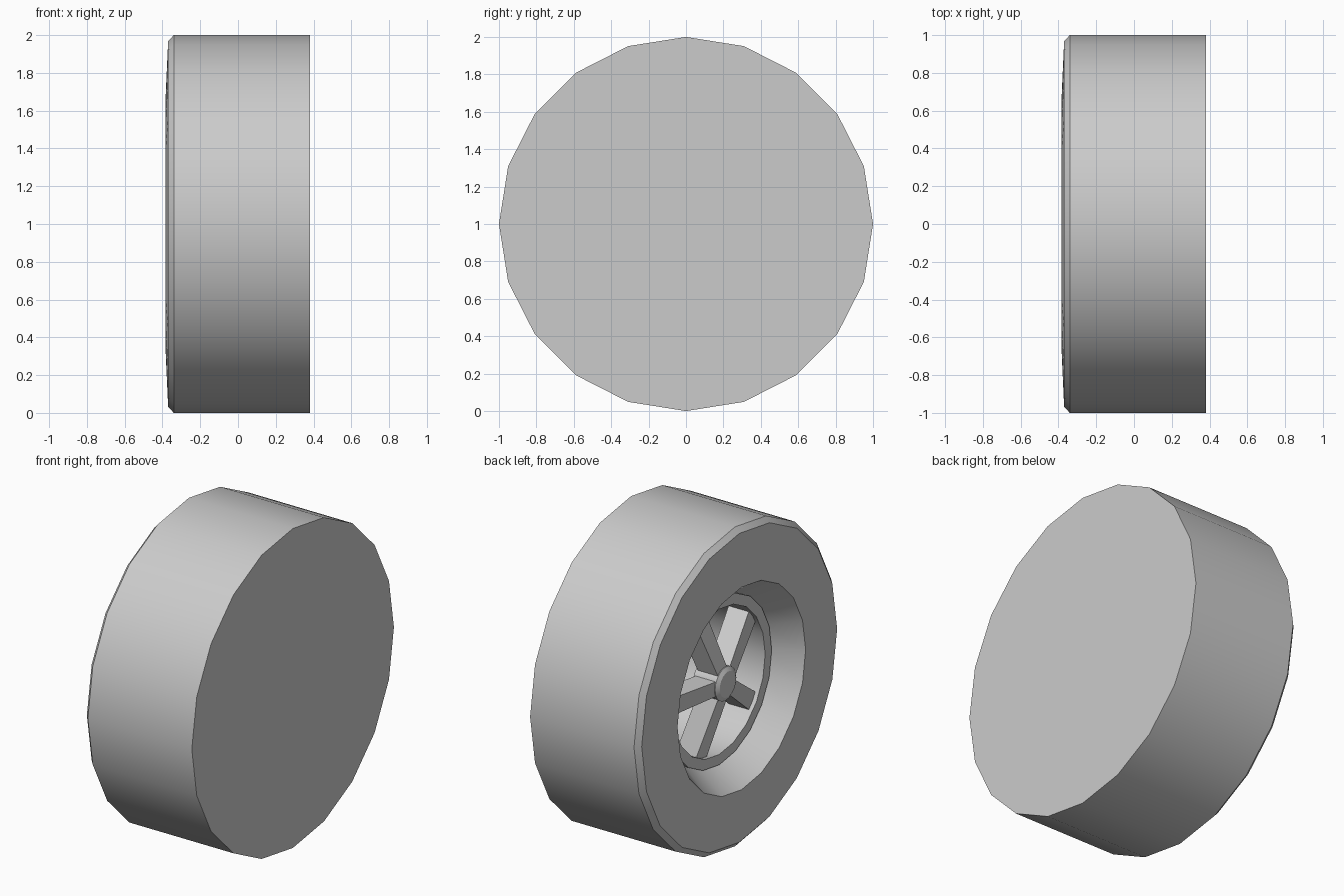
import bpy, bmesh
from math import sin, cos, pi, radians

SIDES = 20

cube = bpy.data.objects.get("Cube")
if cube:
    bpy.data.objects.remove(cube, do_unlink=True)

# One plain grey for the whole wheel
grey = bpy.data.materials.new("light_grey")
grey.use_nodes = True
grey.diffuse_color = (0.6, 0.6, 0.6, 1)
grey.node_tree.nodes["Principled BSDF"].inputs["Base Color"].default_value = (0.6, 0.6, 0.6, 1)


def finish(name, bm, smooth=True):
    bmesh.ops.recalc_face_normals(bm, faces=bm.faces)
    mesh = bpy.data.meshes.new(name)
    bm.to_mesh(mesh)
    bm.free()
    mesh.materials.append(grey)
    obj = bpy.data.objects.new(name, mesh)
    bpy.context.collection.objects.link(obj)
    obj.location.z = 1
    if smooth:
        bpy.ops.object.select_all(action='DESELECT')
        obj.select_set(True)
        bpy.context.view_layer.objects.active = obj
        bpy.ops.object.shade_smooth_by_angle(angle=radians(25))
    return obj


def lathe(name, profile, closed=False):
    """Turn a profile of (x, radius) points about the axle."""
    bm = bmesh.new()
    rings = []
    for x, r in profile:
        if r == 0:
            rings.append([bm.verts.new((x, 0, 0))] * SIDES)
        else:
            rings.append([bm.verts.new((x, r * sin(2 * pi * i / SIDES), r * cos(2 * pi * i / SIDES)))
                          for i in range(SIDES)])
    pairs = list(zip(rings, rings[1:]))
    if closed:
        pairs.append((rings[-1], rings[0]))
    for a, b in pairs:
        for i in range(SIDES):
            j = (i + 1) % SIDES
            corners = dict.fromkeys((a[i], a[j], b[j], b[i]))
            bm.faces.new(list(corners))
    return finish(name, bm)


# Tyre: flat closed inner side, chamfered outer edge, funnel into the well
lathe("tyre", [(0.38, 0), (0.38, 1), (-0.34, 1), (-0.37, 0.967), (-0.385, 0.634),
               (-0.21, 0.52), (0.36, 0.5), (0.36, 0)])

# Rim barrel lining the well
lathe("rim", [(-0.23, 0.52), (-0.23, 0.455), (0.35, 0.455), (0.35, 0.51)], closed=True)

# Hub with a softened front edge
lathe("hub", [(-0.29, 0), (-0.29, 0.08), (-0.275, 0.105), (-0.12, 0.105), (-0.12, 0)])

# Five tapered spokes leaning back from the hub to the rim
for k in range(5):
    angle = 2 * pi * k / 5
    bm = bmesh.new()
    bmesh.ops.create_cube(bm, size=2)
    for v in bm.verts:
        outer = v.co.y > 0
        reach = 0.47 if outer else 0.05
        side = v.co.z * (0.055 if outer else 0.045)
        front = -0.2 if outer else -0.28
        x = front if v.co.x < 0 else front + 0.14
        v.co = (x, reach * cos(angle) - side * sin(angle), reach * sin(angle) + side * cos(angle))
    finish(f"spoke_{k + 1}", bm, smooth=False)
